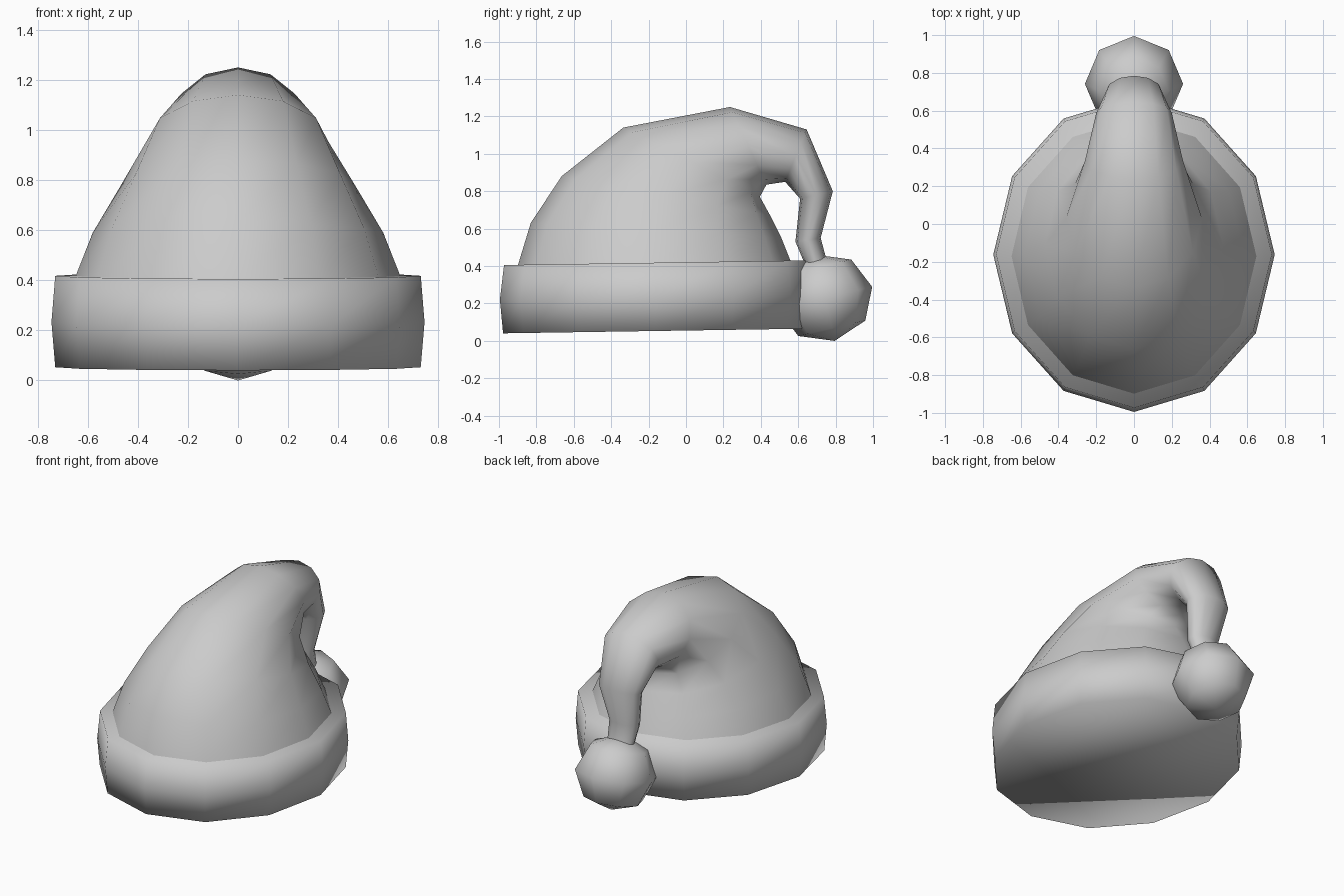
import bpy, bmesh
from math import sin, cos, pi, radians
from mathutils import Matrix, Vector

cube = bpy.data.objects.get("Cube")
if cube:
    bpy.data.objects.remove(cube, do_unlink=True)

SIDES = 12

# Single soft grey material
grey = bpy.data.materials.new("soft_grey")
grey.use_nodes = True
colour = (0.6, 0.6, 0.6, 1)
grey.diffuse_color = colour
grey.node_tree.nodes["Principled BSDF"].inputs["Base Color"].default_value = colour


def finish(name, bm):
    """Turn a bmesh into a smooth-shaded object."""
    bmesh.ops.recalc_face_normals(bm, faces=bm.faces)
    for face in bm.faces:
        face.smooth = True
    mesh = bpy.data.meshes.new(name)
    bm.to_mesh(mesh)
    bm.free()
    mesh.materials.append(grey)
    obj = bpy.data.objects.new(name, mesh)
    bpy.context.collection.objects.link(obj)
    return obj


def loft(name, rings, capped):
    """Bridge elliptical rings given as (outer y, outer z, inner y, inner z, half width)."""
    bm = bmesh.new()
    loops = []
    for y0, z0, y1, z1, width in rings:
        outer, inner = Vector((0, y0, z0)), Vector((0, y1, z1))
        centre, arm = (outer + inner) / 2, (outer - inner) / 2
        loop = []
        for i in range(SIDES):
            a = 2 * pi * i / SIDES
            loop.append(bm.verts.new(centre + arm * cos(a) + Vector((width * sin(a), 0, 0))))
        loops.append(loop)
    for low, high in zip(loops, loops[1:]):
        for i in range(SIDES):
            j = (i + 1) % SIDES
            bm.faces.new((low[i], low[j], high[j], high[i]))
    if capped:
        bm.faces.new(loops[0])
        bm.faces.new(loops[-1])
    return finish(name, bm)


# Thick brim, slightly bulged and tilted up at the back
loft("brim", [
    (-0.978, 0.04, 0.653, 0.065, 0.73),
    (-0.995, 0.22, 0.67, 0.245, 0.745),
    (-0.973, 0.405, 0.653, 0.43, 0.73),
], True)

# Crown that leans back, folds over and hangs down as a thin tail
loft("crown", [
    (-0.90, 0.40, 0.56, 0.425, 0.65),
    (-0.83, 0.63, 0.51, 0.55, 0.58),
    (-0.665, 0.88, 0.45, 0.67, 0.47),
    (-0.335, 1.14, 0.395, 0.77, 0.36),
    (0.235, 1.25, 0.43, 0.835, 0.26),
    (0.645, 1.13, 0.53, 0.85, 0.20),
    (0.785, 0.80, 0.61, 0.76, 0.15),
    (0.72, 0.55, 0.585, 0.53, 0.105),
    (0.76, 0.40, 0.64, 0.40, 0.09),
], False)

# Pompom at the end of the tail
bm = bmesh.new()
bmesh.ops.create_uvsphere(
    bm, u_segments=8, v_segments=4, radius=0.26,
    matrix=Matrix.Translation((0, 0.742, 0.23))
    @ Matrix.Rotation(radians(13), 4, "X")
    @ Matrix.Diagonal((1, 1, 0.91, 1)))
finish("pompom", bm)
